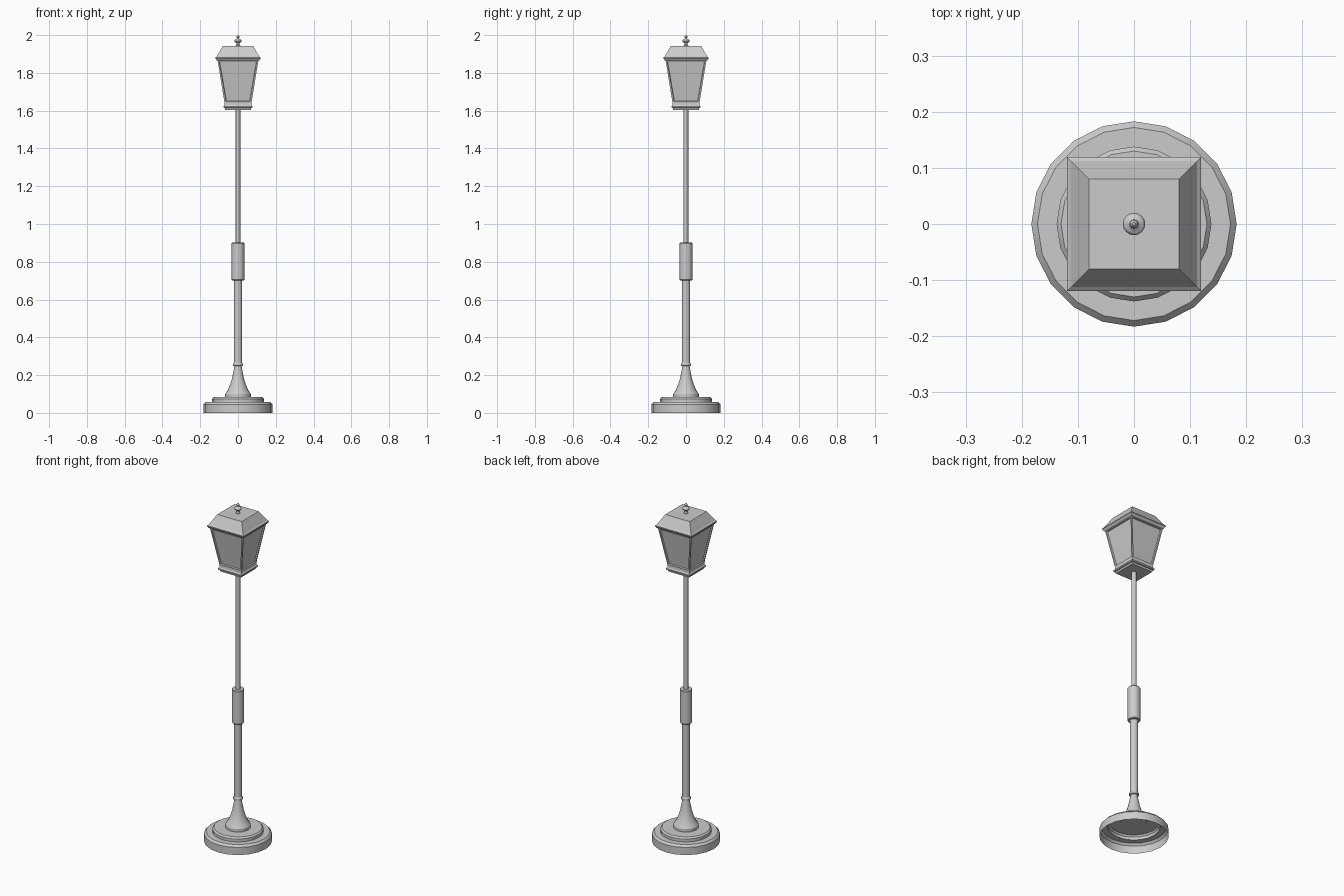
import bpy, bmesh, math

if "Cube" in bpy.data.objects:
    bpy.data.objects.remove(bpy.data.objects["Cube"])


def lathe(name, profile, sides, cap_bottom=True, cap_top=True, square=False, smooth=True):
    """Spin an (radius, z) profile; square=True treats radius as half-width."""
    bm = bmesh.new()
    k, a0 = (math.sqrt(2), math.pi / 4) if square else (1, 0)
    rings = []
    for r, z in profile:
        rings.append([bm.verts.new((r * k * math.cos(a0 + math.tau * i / sides),
                                    r * k * math.sin(a0 + math.tau * i / sides), z))
                      for i in range(sides)])
    for a, b in zip(rings, rings[1:]):
        for i in range(sides):
            j = (i + 1) % sides
            bm.faces.new((a[i], a[j], b[j], b[i]))
    if cap_bottom:
        bm.faces.new(rings[0][::-1])
    if cap_top:
        bm.faces.new(rings[-1])
    mesh = bpy.data.meshes.new(name)
    bm.to_mesh(mesh)
    bm.free()
    ob = bpy.data.objects.new(name, mesh)
    bpy.context.collection.objects.link(ob)
    if smooth:
        bpy.ops.object.select_all(action='DESELECT')
        ob.select_set(True)
        bpy.context.view_layer.objects.active = ob
        bpy.ops.object.shade_smooth_by_angle(angle=math.radians(30))
    return ob


# stepped foot, hollow underneath
lathe("base", [(0.183, 0), (0.183, 0.045), (0.172, 0.057), (0.138, 0.057),
               (0.138, 0.074), (0.13, 0.083), (0.065, 0.083)], 20, False, False)

# flared bell with collar
lathe("bell", [(0.068, 0.08), (0.068, 0.1), (0.056, 0.118), (0.042, 0.148),
               (0.031, 0.185), (0.023, 0.225), (0.019, 0.247), (0.026, 0.25),
               (0.026, 0.26), (0.022, 0.266)], 20)

# post sections
lathe("lower_post", [(0.022, 0.26), (0.022, 0.705)], 16)
lathe("sleeve", [(0.031, 0.702), (0.034, 0.706), (0.034, 0.898), (0.031, 0.902)], 16)
lathe("upper_post", [(0.013, 0.9), (0.013, 1.61)], 12)

# lantern foot with ledge
lathe("lantern_foot", [(0.068, 1.604), (0.07, 1.614), (0.077, 1.616), (0.077, 1.623),
                       (0.072, 1.63), (0.071, 1.646)], 4, square=True, smooth=False)

# lantern body, each side inset into a recessed pane
body = lathe("lantern_body", [(0.071, 1.64), (0.108, 1.866)], 4, square=True, smooth=False)
bm = bmesh.new()
bm.from_mesh(body.data)
sides = [f for f in bm.faces if abs(f.normal.z) < 0.6]
bmesh.ops.inset_individual(bm, faces=sides, thickness=0.011)
bmesh.ops.inset_individual(bm, faces=sides, thickness=0.004, depth=-0.006)
bm.to_mesh(body.data)
bm.free()

# roof with projecting rim
lathe("roof", [(0.105, 1.862), (0.112, 1.866), (0.119, 1.876), (0.119, 1.882),
               (0.112, 1.888), (0.08, 1.943)], 4, square=True, smooth=False)

# turned finial
lathe("finial", [(0.012, 1.94), (0.012, 1.946), (0.007, 1.951), (0.008, 1.957),
                 (0.017, 1.963), (0.02, 1.969), (0.017, 1.975), (0.008, 1.98),
                 (0.005, 1.984), (0.008, 1.989), (0.007, 1.995), (0.003, 2.0)], 16)
